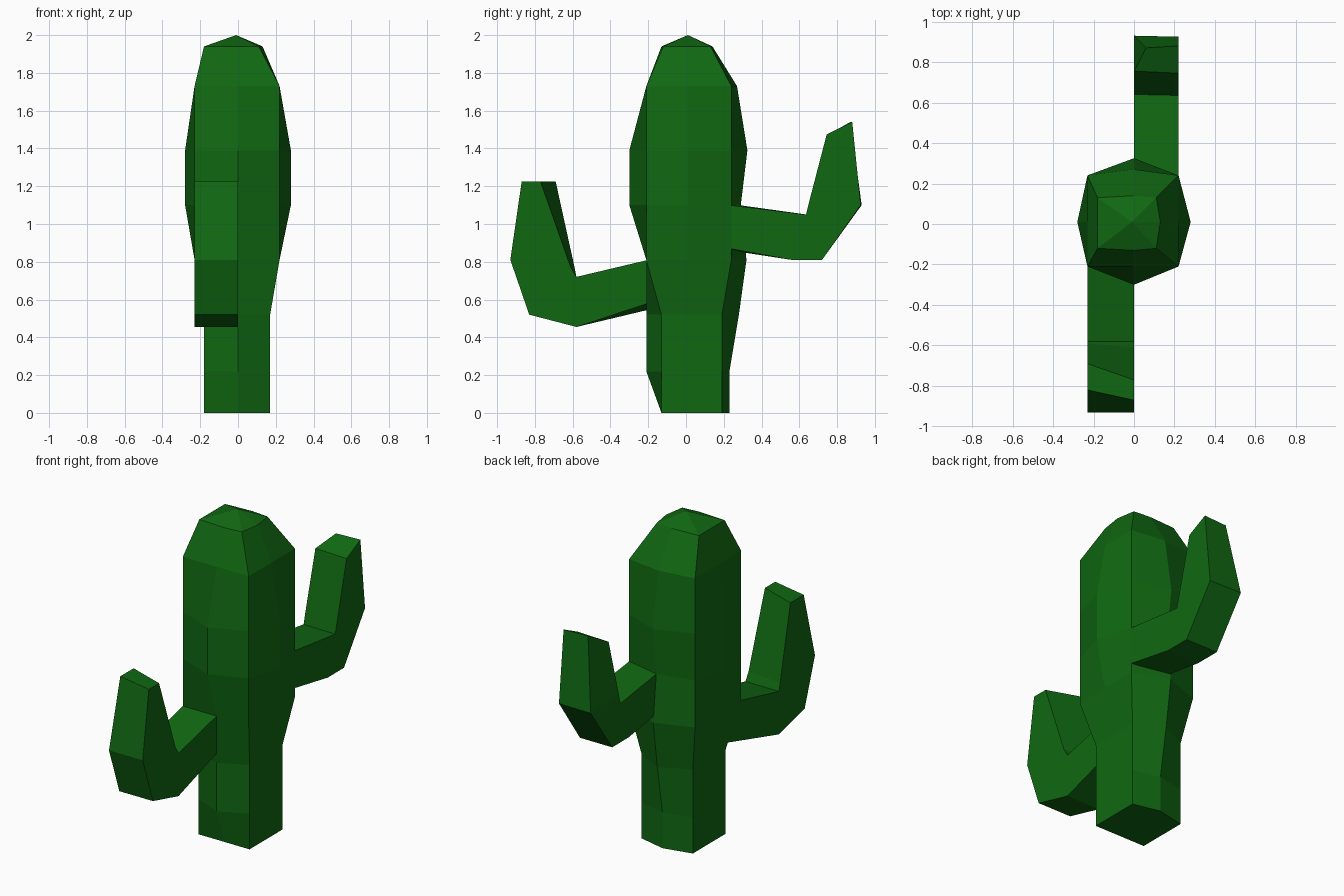
import bpy
import bmesh

if "Cube" in bpy.data.objects:
    bpy.data.objects.remove(bpy.data.objects["Cube"])

green = bpy.data.materials.new("cactus green")
green.diffuse_color = (0.0052, 0.138, 0.006, 1)
green.use_nodes = True
green.node_tree.nodes["Principled BSDF"].inputs["Base Color"].default_value = green.diffuse_color


def loft(name, rings, tip=None):
    """Skin a series of equal-length vertex rings, with caps or a pointed tip."""
    bm = bmesh.new()
    vs = [[bm.verts.new(p) for p in ring] for ring in rings]
    n = len(vs[0])
    for a, b in zip(vs, vs[1:]):
        for i in range(n):
            j = (i + 1) % n
            bm.faces.new((a[i], a[j], b[j], b[i]))
    bm.faces.new(vs[0])
    if tip:
        t = bm.verts.new(tip)
        for i in range(n):
            bm.faces.new((vs[-1][i], vs[-1][(i + 1) % n], t))
    else:
        bm.faces.new(vs[-1])
    bmesh.ops.recalc_face_normals(bm, faces=bm.faces)
    me = bpy.data.meshes.new(name)
    bm.to_mesh(me)
    bm.free()
    me.materials.append(green)
    ob = bpy.data.objects.new(name, me)
    bpy.context.collection.objects.link(ob)
    return ob


def trunk_ring(z, x0, x1, y0, y1, left, right, front, back):
    """Four corners plus a bulging midpoint on each side."""
    return [(x0, y0, z), (0, front, z), (x1, y0, z), (right, 0.01, z),
            (x1, y1, z), (0, back, z), (x0, y1, z), (left, 0.01, z)]


# Trunk: z, corner extents, then side midpoints
base = (-0.18, 0.17, -0.13, 0.19, -0.18, 0.17)
body = (-0.23, 0.22, -0.21, 0.24)
trunk = [
    (0.00, *base, -0.13, 0.23),
    (0.22, *base, -0.21, 0.23),
    (0.52, *base, -0.21, 0.28),
    (0.81, *body, -0.23, 0.22, -0.21, 0.32),
    (1.10, *body, -0.28, 0.28, -0.30, 0.29),
    (1.39, *body, -0.28, 0.28, -0.30, 0.325),
    (1.73, *body, -0.23, 0.22, -0.21, 0.27),
    (1.94, -0.18, 0.11, -0.12, 0.13, -0.18, 0.13, -0.13, 0.14),
]
loft("trunk", [trunk_ring(*r) for r in trunk], tip=(-0.01, 0.01, 2.0))

# Front arm: cross-sections from trunk to tip (upper pair, lower pair)
L, R = -0.23, 0.0
loft("front_arm", [
    [(L, -0.20, 0.81), (R, -0.20, 0.81), (R, -0.20, 0.58), (-0.185, -0.14, 0.56)],
    [(L, -0.58, 0.72), (R, -0.58, 0.72), (R, -0.58, 0.455), (L, -0.58, 0.455)],
    [(L, -0.58, 0.72), (R, -0.58, 0.72), (R, -0.83, 0.52), (L, -0.83, 0.52)],
    [(L, -0.59, 0.77), (R, -0.61, 0.77), (R, -0.93, 0.81), (L, -0.93, 0.81)],
    [(L, -0.69, 1.225), (R, -0.77, 1.225), (R, -0.87, 1.225), (L, -0.82, 1.225)],
])

# Back arm
L, R = 0.0, 0.22
loft("back_arm", [
    [(L, 0.28, 1.10), (R, 0.23, 1.10), (R, 0.23, 0.87), (L, 0.30, 0.85)],
    [(L, 0.64, 1.05), (R, 0.635, 1.05), (R, 0.56, 0.81), (L, 0.56, 0.81)],
    [(L, 0.64, 1.05), (R, 0.635, 1.05), (R, 0.72, 0.81), (L, 0.72, 0.81)],
    [(L, 0.655, 1.11), (R, 0.65, 1.11), (R, 0.925, 1.10), (L, 0.93, 1.10)],
    [(L, 0.755, 1.475), (R, 0.745, 1.475), (R, 0.88, 1.54), (0.06, 0.87, 1.54)],
])

# Merge the doubled elbow points of each arm
for name in ("front_arm", "back_arm"):
    me = bpy.data.objects[name].data
    bm = bmesh.new()
    bm.from_mesh(me)
    bmesh.ops.remove_doubles(bm, verts=bm.verts, dist=0.001)
    bmesh.ops.recalc_face_normals(bm, faces=bm.faces)
    bm.to_mesh(me)
    bm.free()
